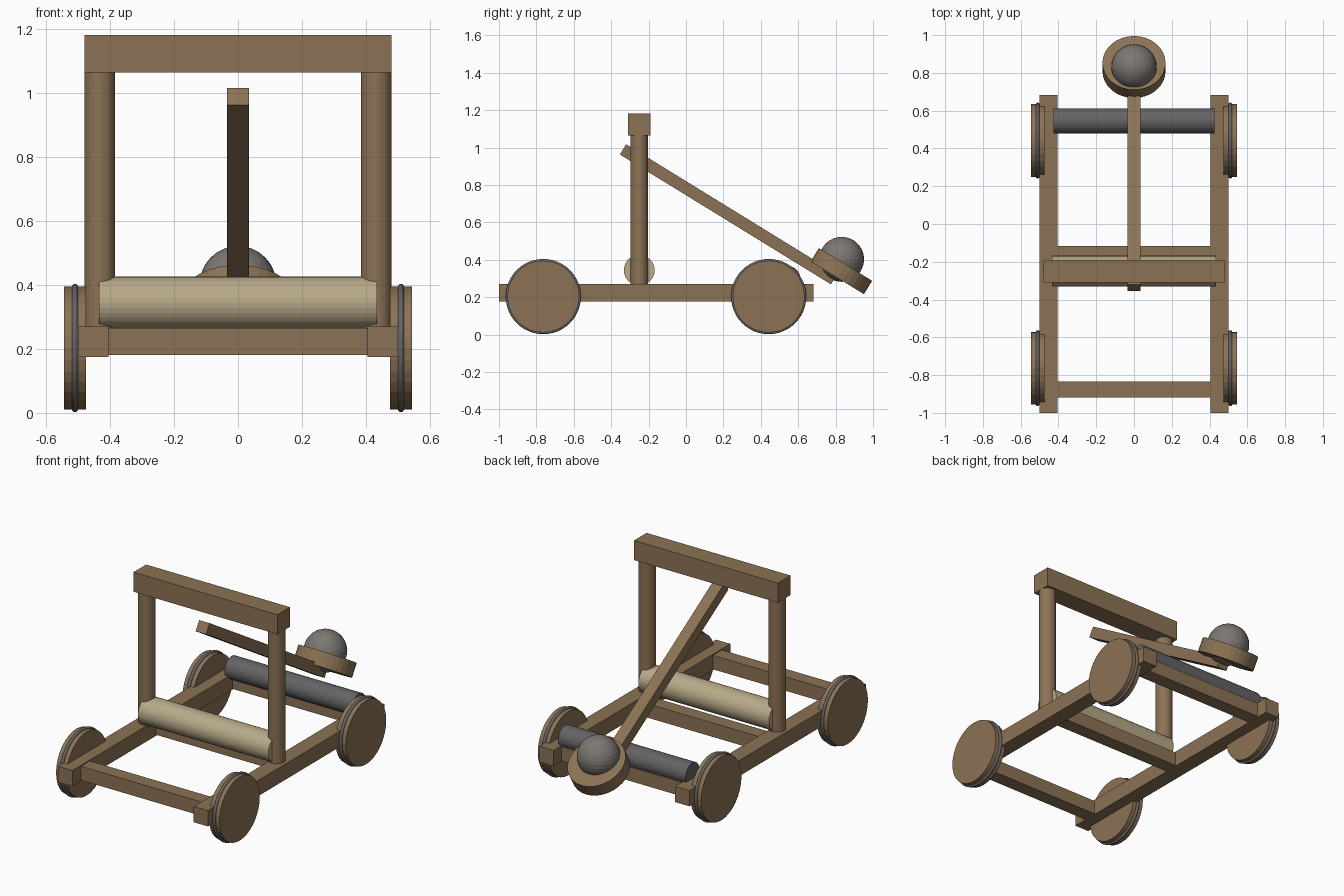
import bpy
from math import pi, radians, sin, cos

if "Cube" in bpy.data.objects:
    bpy.data.objects.remove(bpy.data.objects["Cube"])


def material(name, rgb):
    m = bpy.data.materials.new(name)
    m.diffuse_color = (*rgb, 1)
    m.use_nodes = True
    m.node_tree.nodes["Principled BSDF"].inputs["Base Color"].default_value = m.diffuse_color
    return m


WOOD = material("wood", (0.26, 0.17, 0.09))
ROPE = material("rope", (0.48, 0.40, 0.25))
IRON = material("iron", (0.13, 0.125, 0.13))
STONE = material("stone", (0.20, 0.185, 0.17))


def finish(name, mat):
    ob = bpy.context.object
    ob.name = ob.data.name = name
    ob.data.materials.append(mat)
    return ob


def box(name, centre, size, rot=(0, 0, 0), mat=WOOD):
    bpy.ops.mesh.primitive_cube_add(size=1, location=centre, rotation=rot)
    bpy.context.object.scale = size
    return finish(name, mat)


def cylinder(name, centre, radius, depth, rot=(0, 0, 0), mat=WOOD, sides=32):
    bpy.ops.mesh.primitive_cylinder_add(vertices=sides, radius=radius, depth=depth,
                                        location=centre, rotation=rot)
    return finish(name, mat)


ACROSS = (0, pi / 2, 0)  # turns a cylinder along x

# Mirrored side parts: rails, posts, wheels with tyres
for side, s in (("left", -1), ("right", 1)):
    box(f"{side}_rail", (s * 0.4525, -0.159, 0.223), (0.095, 1.682, 0.095))
    cylinder(f"{side}_post", (s * 0.4325, -0.25, 0.667), 0.048, 0.81)
    for end, y in (("front", -0.763), ("rear", 0.442)):
        cylinder(f"{end}_{side}_wheel", (s * 0.51, y, 0.203), 0.192, 0.07, ACROSS)
        bpy.ops.mesh.primitive_torus_add(major_radius=0.191, minor_radius=0.01,
                                         major_segments=48, minor_segments=12,
                                         location=(s * 0.51, y, 0.203), rotation=ACROSS)
        finish(f"{end}_{side}_tyre", IRON)

# Cross members of the chassis
for label, y in (("front", -0.876), ("middle", -0.159), ("rear", 0.567)):
    box(f"{label}_cross_beam", (0, y, 0.223), (0.83, 0.085, 0.084))

# Stop beam on the posts
box("top_beam", (0, -0.25, 1.124), (0.96, 0.12, 0.118))

# Rope bundle and winch drum
cylinder("rope_bundle", (0, -0.25, 0.344), 0.082, 0.87, ACROSS, ROPE)
cylinder("winch_drum", (0, 0.545, 0.30), 0.066, 0.85, ACROSS, IRON)

# Throwing arm, cup and stone, tilted down to the rear
TILT = radians(31.6)
LENGTH, THICK = 1.325, 0.064
arm_y = -0.337 + LENGTH / 2 * cos(TILT)
arm_z = 0.990 - LENGTH / 2 * sin(TILT)
box("throwing_arm", (0, arm_y, arm_z), (0.07, LENGTH, THICK), (-TILT, 0, 0))
cylinder("cup", (0, 0.831, 0.339), 0.167, 0.084, (-TILT, 0, 0))
bpy.ops.mesh.primitive_uv_sphere_add(segments=32, ring_count=16, radius=0.12,
                                     location=(0, 0.832, 0.402))
finish("stone_ball", STONE)
